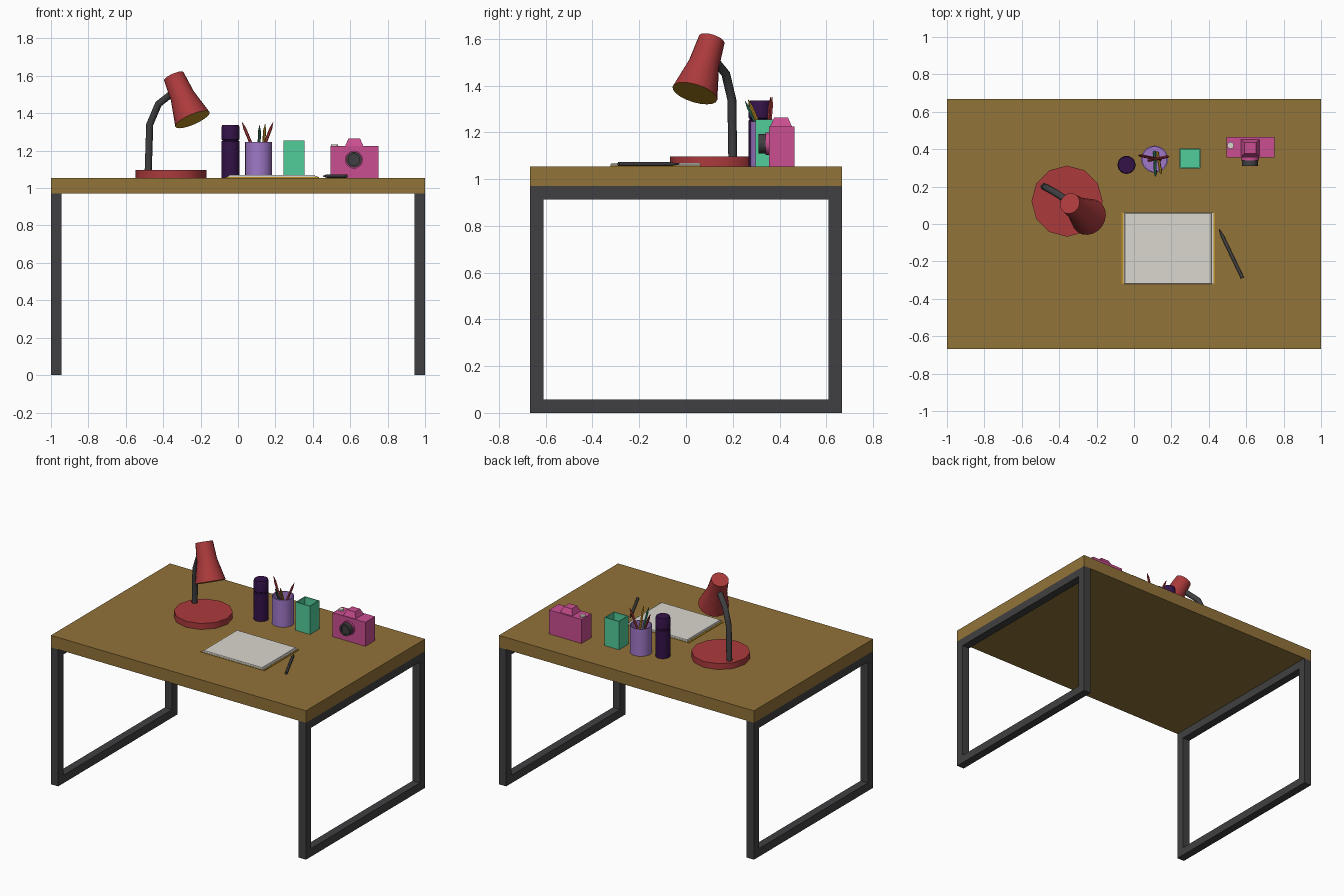
import bpy, bmesh, math
from mathutils import Vector

if "Cube" in bpy.data.objects:
    bpy.data.objects.remove(bpy.data.objects["Cube"])


def material(name, r, g, b):
    m = bpy.data.materials.new(name)
    m.diffuse_color = [(c / 255 / 12.92 if c < 10 else ((c / 255 + 0.055) / 1.055) ** 2.4)
                       for c in (r, g, b)] + [1]
    m.use_nodes = True
    m.node_tree.nodes["Principled BSDF"].inputs["Base Color"].default_value = m.diffuse_color
    return m


WOOD = material("wood brown", 145, 115, 57)
DARK = material("dark grey", 64, 64, 66)
RED = material("lamp red", 172, 58, 60)
OCHRE = material("ochre yellow", 190, 142, 35)
PLUM = material("dark plum", 52, 18, 72)
LILAC = material("lilac", 160, 120, 200)
MINT = material("mint green", 82, 205, 155)
PINK = material("camera pink", 202, 78, 145)
PAPER = material("paper white", 218, 215, 206)
GREEN = material("pencil green", 50, 120, 90)


def finish(name, bm, mat, smooth=False):
    bmesh.ops.recalc_face_normals(bm, faces=bm.faces)
    me = bpy.data.meshes.new(name)
    bm.to_mesh(me)
    bm.free()
    me.materials.append(mat)
    ob = bpy.data.objects.new(name, me)
    bpy.context.collection.objects.link(ob)
    if smooth:
        bpy.ops.object.select_all(action='DESELECT')
        ob.select_set(True)
        bpy.context.view_layer.objects.active = ob
        bpy.ops.object.shade_smooth_by_angle(angle=math.radians(40))
    return ob


def box(name, x, y, z, mat, taper=0.0):
    """Box from ranges; taper pulls the top corners inwards."""
    bm = bmesh.new()
    rings = []
    for zz, t in ((z[0], 0), (z[1], taper)):
        rings.append([bm.verts.new(c) for c in (
            (x[0] + t, y[0] + t, zz), (x[1] - t, y[0] + t, zz),
            (x[1] - t, y[1] - t, zz), (x[0] + t, y[1] - t, zz))])
    a, b = rings
    bm.faces.new(a)
    bm.faces.new(b)
    for i in range(4):
        j = (i + 1) % 4
        bm.faces.new((a[i], a[j], b[j], b[i]))
    return finish(name, bm, mat)


def loft(name, pts, radii, mat, n=24, axis=None, phase=0.0):
    """Round rings along a path, capped; a fixed axis gives a lathe."""
    pts = [Vector(p) for p in pts]
    bm = bmesh.new()
    rings = []
    for i, (p, r) in enumerate(zip(pts, radii)):
        t = Vector(axis) if axis else pts[min(i + 1, len(pts) - 1)] - pts[max(i - 1, 0)]
        q = Vector((0, 0, 1)).rotation_difference(t.normalized())
        rings.append([bm.verts.new(p + q @ Vector((
            r * math.cos(phase + k * math.tau / n), r * math.sin(phase + k * math.tau / n), 0)))
            for k in range(n)])
    for a, b in zip(rings, rings[1:]):
        for k in range(n):
            j = (k + 1) % n
            bm.faces.new((a[k], a[j], b[j], b[k]))
    bm.faces.new(rings[0])
    bm.faces.new(rings[-1])
    return finish(name, bm, mat, True)


def lathe(name, x, y, profile, mat, n=24):
    return loft(name, [(x, y, z) for r, z in profile], [r for r, z in profile], mat, n, (0, 0, 1))


T = 1.055  # desk surface height

# Desk: top board and two rectangular leg frames
box("desk_top", (-1, 1), (-0.667, 0.667), (0.97, T), WOOD)
for side, x in (("left", (-1, -0.943)), ("right", (0.943, 1))):
    box(side + "_frame_bottom_bar", x, (-0.667, 0.667), (0, 0.057), DARK)
    box(side + "_frame_top_bar", x, (-0.667, 0.667), (0.913, 0.97), DARK)
    box(side + "_front_leg", x, (-0.667, -0.61), (0.057, 0.913), DARK)
    box(side + "_back_leg", x, (0.61, 0.667), (0.057, 0.913), DARK)

# Lamp: base, bent arm, flared shade with a yellow mouth
lathe("lamp_base", -0.358, 0.122, [(0.19, T), (0.19, 1.097)], RED, 12)
loft("lamp_arm", [(-0.48, 0.2, 1.09), (-0.472, 0.196, 1.34), (-0.425, 0.17, 1.45),
                  (-0.355, 0.125, 1.505), (-0.33, 0.11, 1.515)], [0.019] * 5, DARK, 12)
top, mouth = Vector((-0.343, 0.11, 1.597)), Vector((-0.243, 0.038, 1.367))
axis = mouth - top
shade = loft("lamp_shade", [top, top + axis * 0.45, mouth], [0.057, 0.066, 0.1], RED, 20, axis)
shade.data.materials.append(OCHRE)
for f in shade.data.polygons:
    if len(f.vertices) > 4 and (f.center - mouth).length < 0.02:
        f.material_index = 1

# Flask with a grooved cap
lathe("flask", -0.04, 0.316, [(0.048, T), (0.048, 1.25), (0.044, 1.253), (0.044, 1.258),
                              (0.048, 1.261), (0.048, 1.325), (0.044, 1.337)], PLUM)

# Pencil cup and leaning pencils
cx, cy = 0.11, 0.347
lathe("pencil_cup", cx, cy, [(0.072, T), (0.072, 1.247), (0.065, 1.247), (0.065, 1.065)], LILAC)
pencils = [((0.14, 0.345, 1.07), (0.022, 0.368, 1.352), RED),
           ((0.08, 0.34, 1.07), (0.188, 0.362, 1.352), RED),
           ((0.11, 0.385, 1.07), (0.115, 0.252, 1.335), GREEN),
           ((0.125, 0.38, 1.07), (0.145, 0.265, 1.342), OCHRE)]
for i, (a, b, m) in enumerate(pencils):
    a, b = Vector(a), Vector(b)
    loft("pencil_%d" % (i + 1), [a, a.lerp(b, 0.88), b], [0.008, 0.008, 0.001], m, 6)

# Open square holder: box with inset, sunken top
holder = box("square_holder", (0.242, 0.356), (0.298, 0.404), (T, 1.255), MINT)
bm = bmesh.new()
bm.from_mesh(holder.data)
lid = max(bm.faces, key=lambda f: f.calc_center_median().z)
bmesh.ops.inset_individual(bm, faces=[lid], thickness=0.009)
sunk = bmesh.ops.extrude_discrete_faces(bm, faces=[lid])["faces"][0]
for v in sunk.verts:
    v.co.z = 1.066
bm.to_mesh(holder.data)
bm.free()

# Camera: body, viewfinder hump, lens, shutter button
box("camera_body", (0.494, 0.75), (0.355, 0.464), (T, 1.225), PINK)
box("camera_hump", (0.573, 0.67), (0.36, 0.453), (1.225, 1.264), PINK, 0.017)
lx, lz = 0.62, 1.152


def lens(name, profile, mat):
    return loft(name, [(lx, y, lz) for r, y in profile], [r for r, y in profile], mat, 20, (0, -1, 0))


lens("lens_mount", [(0.048, 0.357), (0.048, 0.34)], PINK)
lens("lens_barrel", [(0.042, 0.34), (0.042, 0.31), (0.03, 0.31), (0.03, 0.32)], DARK)
lathe("shutter_button", 0.516, 0.42, [(0.018, 1.225), (0.018, 1.234)], PAPER, 16)

# Notebook: cover and two stepped page blocks
box("notebook_cover", (-0.067, 0.433), (-0.322, 0.062), (T, 1.059), OCHRE)
box("notebook_lower_pages", (-0.056, 0.424), (-0.322, 0.062), (1.059, 1.064), PAPER)
box("notebook_upper_pages", (-0.05, 0.414), (-0.32, 0.06), (1.064, 1.07), PAPER, 0.003)

# Pen lying on the desk
a, b = Vector((0.58, -0.289, 1.064)), Vector((0.455, -0.028, 1.064))
loft("pen", [a, a.lerp(b, 0.85), b], [0.009, 0.009, 0.002], DARK, 10)
